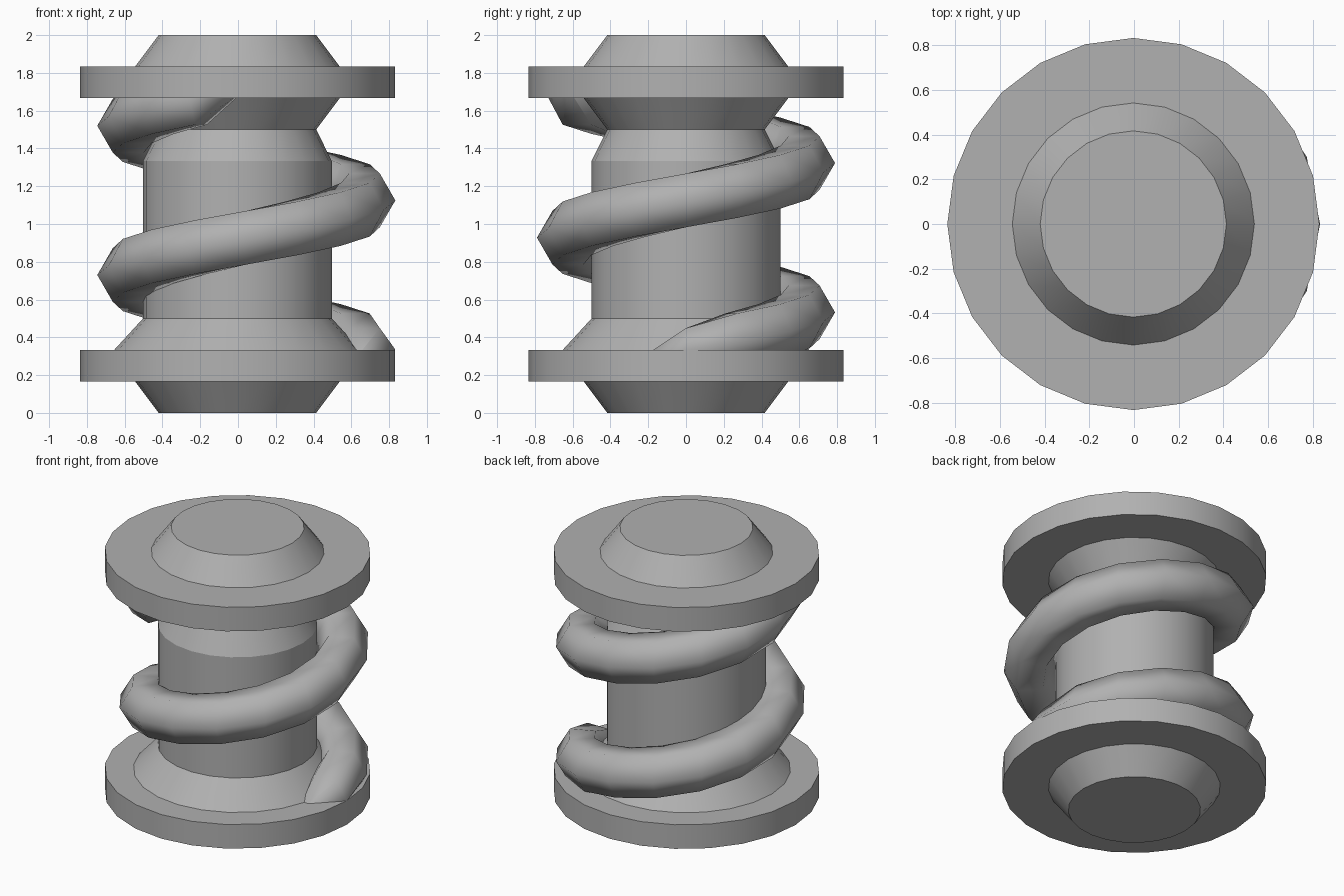
import bpy
from math import sin, cos, pi, radians

if "Cube" in bpy.data.objects:
    bpy.data.objects.remove(bpy.data.objects["Cube"])

# Mid-grey finish shared by both parts
grey = bpy.data.materials.new("grey")
grey.diffuse_color = (0.44, 0.44, 0.44, 1)
grey.use_nodes = True
grey.node_tree.nodes["Principled BSDF"].inputs["Base Color"].default_value = grey.diffuse_color


def make_object(name, verts, faces, smooth_angle):
    mesh = bpy.data.meshes.new(name)
    mesh.from_pydata(verts, [], faces)
    mesh.materials.append(grey)
    obj = bpy.data.objects.new(name, mesh)
    bpy.context.collection.objects.link(obj)
    bpy.ops.object.select_all(action='DESELECT')
    obj.select_set(True)
    bpy.context.view_layer.objects.active = obj
    bpy.ops.object.shade_smooth_by_angle(angle=radians(smooth_angle))
    return obj


def skin(rings):
    """Join equal-length closed rings into a capped surface."""
    n = len(rings[0])
    verts = [v for ring in rings for v in ring]
    faces = [tuple(reversed(range(n)))]
    for i in range(len(rings) - 1):
        for j in range(n):
            k = (j + 1) % n
            faces.append((i * n + j, i * n + k, (i + 1) * n + k, (i + 1) * n + j))
    faces.append(tuple(range((len(rings) - 1) * n, len(rings) * n)))
    return verts, faces


# Turned spool: shaft, two flanges and bevelled ends (24 sides)
SIDES = 24
profile = [(0.417, 0), (0.542, 0.167), (0.833, 0.167), (0.833, 0.333),
           (0.653, 0.333), (0.5, 0.5), (0.5, 1.333), (0.417, 1.5),
           (0.542, 1.667), (0.833, 1.667), (0.833, 1.833),
           (0.542, 1.833), (0.417, 2.0)]
rings = [[(r * cos(2 * pi * j / SIDES) - 0.003, r * sin(2 * pi * j / SIDES), z)
          for j in range(SIDES)] for r, z in profile]
make_object("spool", *skin(rings), 20)

# Coil: six-sided tube winding up the shaft, 16 steps per turn,
# with both ends tapering to a point inside the flanges
STEPS, PITCH, RADIUS, TUBE, OFFSET = 16, 0.79, 0.625, 0.164, 0.044
FIRST, LAST = -1, 28
rings = []
for i in range(FIRST, LAST + 1):
    a = 2 * pi * i / STEPS
    t = 0.003 if i in (FIRST, LAST) else TUBE
    squash = 0.8 if i == FIRST + 1 else 1
    ring = []
    for j in range(6):
        b = -pi * j / 3
        r = RADIUS + t * cos(b)
        z = 0.335 + PITCH * i / STEPS + t * sin(b) * squash
        ring.append((OFFSET + r * cos(a), r * sin(a), z))
    rings.append(ring)
make_object("coil", *skin(rings), 80)
